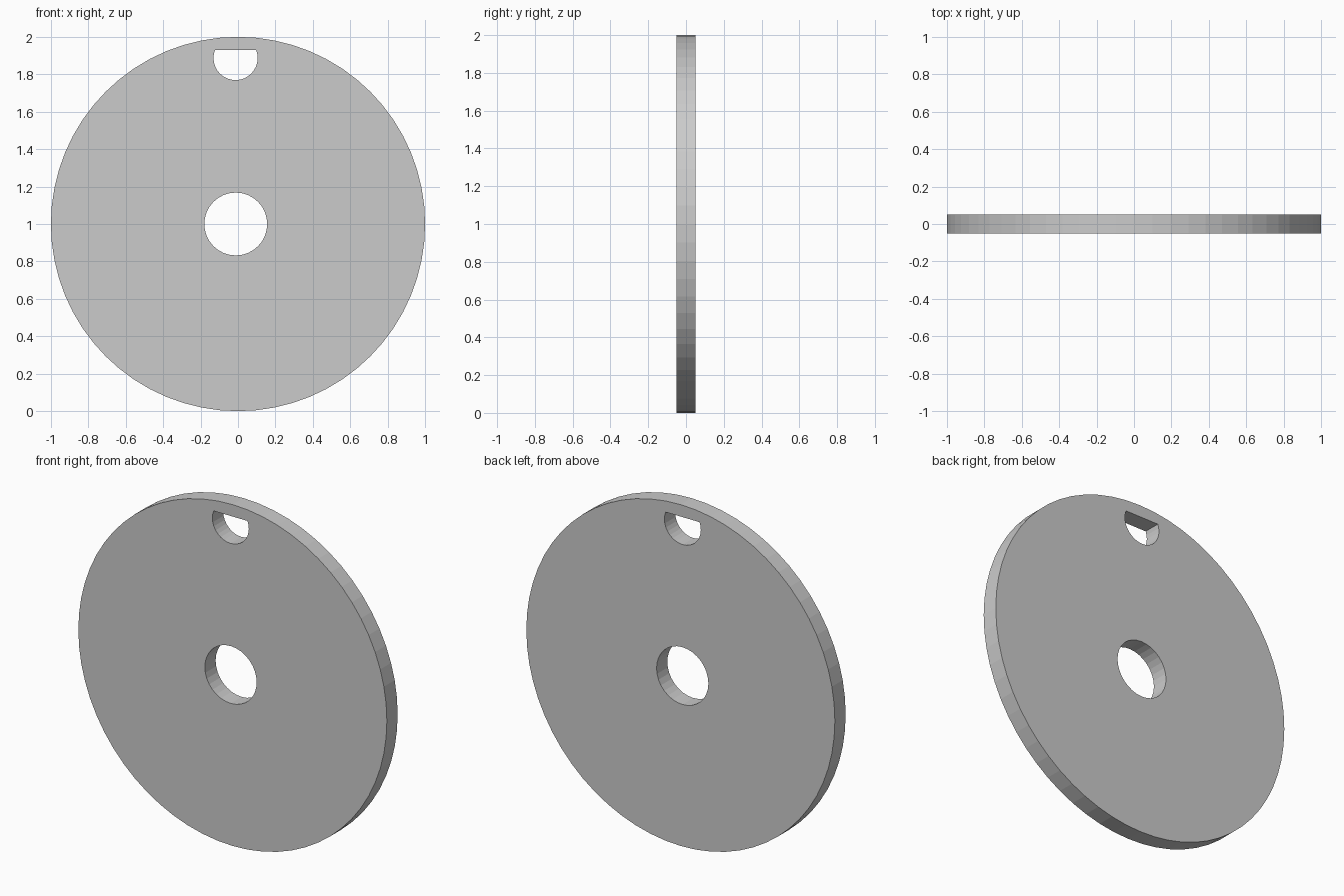
import bpy
import bmesh
from math import asin, cos, sin, pi

if "Cube" in bpy.data.objects:
    bpy.data.objects.remove(bpy.data.objects["Cube"])

HALF = 0.05  # half thickness


def arc(cx, cz, r, start, sweep, n):
    """n points along an arc in the XZ plane."""
    return [(cx + r * cos(start + sweep * i / n), cz + r * sin(start + sweep * i / n))
            for i in range(n)]


# Outlines: rim, central bore, D-shaped slot with a flat top
rim = arc(0, 1, 1, 0, 2 * pi, 64)
bore = arc(-0.012, 1, 0.168, 0, 2 * pi, 32)
r, cz, flat = 0.118, 1.887, 1.93
a = asin((flat - cz) / r)
slot = arc(-0.013, cz, r, pi - a, pi + 2 * a, 20)
slot.append((-0.013 + r * cos(a), flat))

# Fill the flat plate between the outlines, then extrude it to thickness
bm = bmesh.new()
edges = []
for loop in (rim, bore, slot):
    vs = [bm.verts.new((x, -HALF, z)) for x, z in loop]
    edges += [bm.edges.new((vs[i - 1], vs[i])) for i in range(len(vs))]
bmesh.ops.triangle_fill(bm, edges=edges, use_beauty=True, normal=(0, -1, 0))
ext = bmesh.ops.extrude_face_region(bm, geom=bm.faces[:], use_keep_orig=True)
for g in ext["geom"]:
    if isinstance(g, bmesh.types.BMVert):
        g.co.y = HALF
bmesh.ops.recalc_face_normals(bm, faces=bm.faces[:])

mesh = bpy.data.meshes.new("disc")
bm.to_mesh(mesh)
bm.free()
bpy.context.collection.objects.link(bpy.data.objects.new("disc", mesh))
